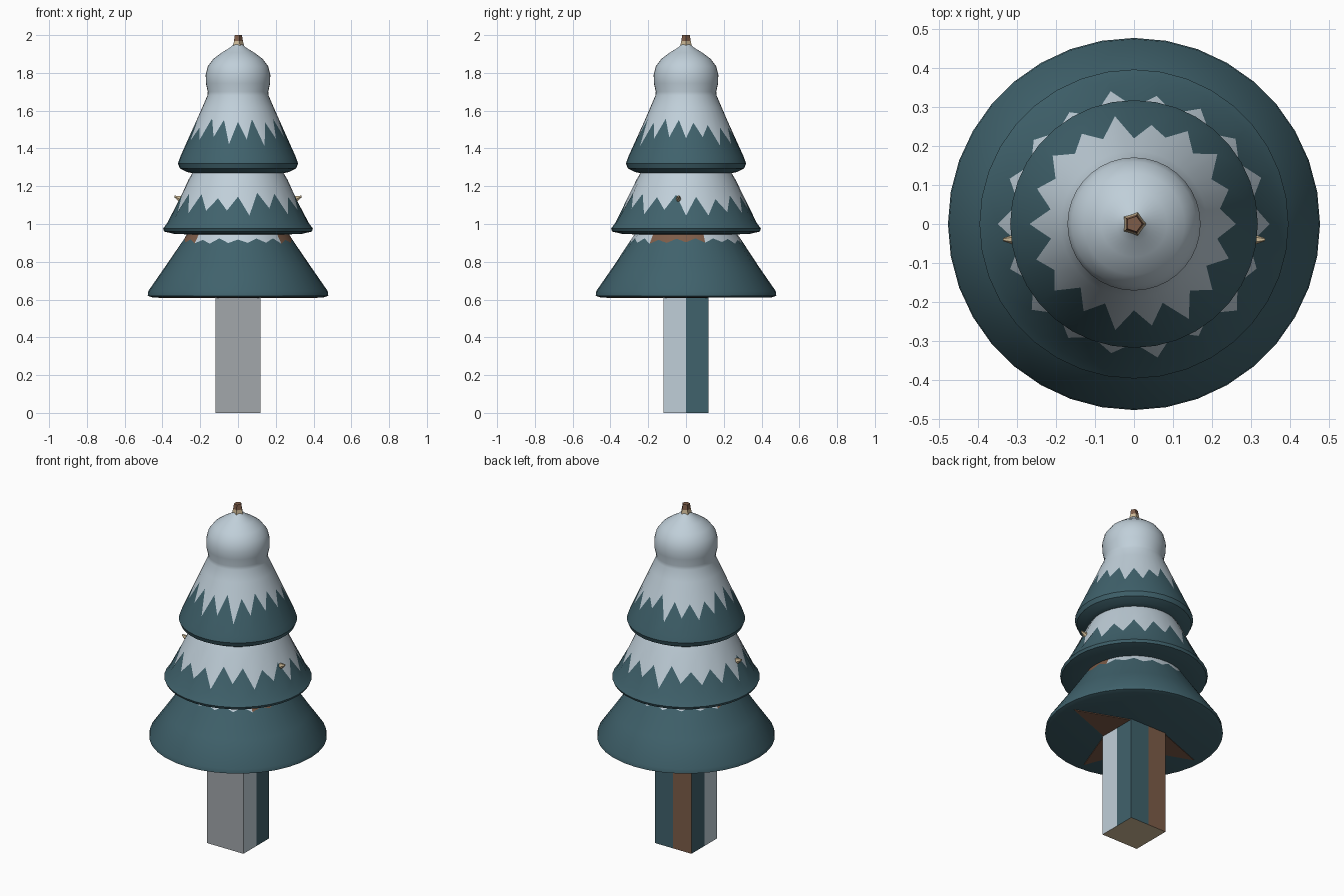
import bpy, bmesh, math, random
from mathutils import Vector

if "Cube" in bpy.data.objects:
    bpy.data.objects.remove(bpy.data.objects["Cube"])

random.seed(4)
SEG = 36


def mat(name, rgb):
    m = bpy.data.materials.new(name)
    m.diffuse_color = (*rgb, 1)
    m.use_nodes = True
    m.node_tree.nodes["Principled BSDF"].inputs["Base Color"].default_value = m.diffuse_color
    return m


MATS = [mat("pine teal", (.051, .122, .150)), mat("snow", (.527, .624, .694)),
        mat("bark brown", (.205, .107, .065)), mat("cream wood", (.61, .485, .305)),
        mat("ash grey", (.36, .39, .41))]
TEAL, SNOW, BROWN, CREAM, GREY = range(5)


def finish(name, bm, smooth=True):
    bmesh.ops.recalc_face_normals(bm, faces=bm.faces)
    me = bpy.data.meshes.new(name)
    bm.to_mesh(me)
    bm.free()
    for m in MATS:
        me.materials.append(m)
    ob = bpy.data.objects.new(name, me)
    bpy.context.collection.objects.link(ob)
    if smooth:
        bpy.context.view_layer.objects.active = ob
        ob.select_set(True)
        bpy.ops.object.shade_smooth_by_angle(angle=math.radians(40))
        ob.select_set(False)
    return ob


def lathe(name, rows, bands, seg=SEG, rule=None):
    """rows: (r, z), or (r_high, z_high, r_low, z_low) for a jagged snow edge."""
    bm = bmesh.new()
    rings = []
    for row in rows:
        ring = []
        for i in range(seg):
            a = 2 * math.pi * i / seg
            r, z = row[:2]
            if len(row) == 4:
                t = random.uniform(0, .35) if i % 2 else random.uniform(.65, 1)
                r, z = r + (row[2] - r) * t, z + (row[3] - z) * t
            ring.append(bm.verts.new((r * math.cos(a), r * math.sin(a), z)))
        rings.append(ring)
    for k, (lo, hi) in enumerate(zip(rings, rings[1:])):
        for i in range(seg):
            j = (i + 1) % seg
            f = bm.faces.new((lo[i], lo[j], hi[j], hi[i]))
            c = f.calc_center_median()
            f.material_index = rule(k, c) if rule else bands[k]
    bm.faces.new(rings[0][::-1]).material_index = bands[0]
    bm.faces.new(rings[-1]).material_index = bands[-1]
    return finish(name, bm)


# Lower tier, with a snowy collar that is bare bark on the left and right
def collar(k, c):
    if k < 4:
        return TEAL
    return BROWN if abs(c.x) > .2 and -.19 < c.y < .11 else SNOW


lathe("lower_tier", [(.455, .612), (.478, .62), (.475, .645), (.385, .775),
                     (.287, .925, .30, .895), (.265, .955)],
      [TEAL] * 4 + [SNOW], rule=collar)

# Middle tier, snow running down in tongues
lathe("middle_tier", [(.27, .945), (.34, .948), (.39, .96), (.397, .975), (.375, 1.005),
                      (.295, 1.17, .35, 1.04), (.262, 1.235), (.235, 1.28)],
      [TEAL] * 5 + [SNOW] * 2)

# Upper tier and the snow-capped rounded crown
lathe("upper_tier", [(.235, 1.268), (.27, 1.275), (.308, 1.295), (.318, 1.32), (.306, 1.355),
                     (.213, 1.56, .282, 1.41), (.188, 1.62), (.162, 1.68), (.16, 1.70),
                     (.17, 1.745), (.171, 1.79), (.16, 1.835), (.13, 1.875),
                     (.085, 1.908), (.045, 1.932), (.025, 1.95)],
      [TEAL] * 5 + [SNOW] * 10)

# Bare tip of the stem
lathe("stem_tip", [(.036, 1.925), (.026, 1.97), (.021, 2.0)], [CREAM, BROWN], seg=5)

# Square trunk, each side split down the middle for its colours
bm = bmesh.new()
h, top = .12, .63
outline = [(-h, -h), (0, -h), (h, -h), (h, 0), (h, h), (0, h), (-h, h), (-h, 0)]
low = [bm.verts.new((x, y, 0)) for x, y in outline]
high = [bm.verts.new((x, y, top)) for x, y in outline]
sides = [GREY, GREY, SNOW, TEAL, TEAL, BROWN, TEAL, SNOW]
for i, m in enumerate(sides):
    j = (i + 1) % 8
    bm.faces.new((low[i], low[j], high[j], high[i])).material_index = m
bm.faces.new(low[::-1]).material_index = CREAM
bm.faces.new(high).material_index = TEAL
finish("trunk", bm, smooth=False)

# Pointed bark wedges under the lower tier (front, left and right)
for name, ang in (("right", 0), ("front", -90), ("left", 180)):
    bm = bmesh.new()
    a = math.radians(ang)
    d, s = Vector((math.cos(a), math.sin(a), 0)), Vector((-math.sin(a), math.cos(a), 0))
    pts = [d * .115 - s * .115, d * .42, d * .115 + s * .115]
    f = bm.faces.new([bm.verts.new(p + Vector((0, 0, .608))) for p in pts])
    ext = bmesh.ops.extrude_face_region(bm, geom=[f])
    for v in ext["geom"]:
        if isinstance(v, bmesh.types.BMVert):
            v.co.z += .006
    for f in bm.faces:
        f.material_index = BROWN
    finish("underside_wedge_" + name, bm, smooth=False)

# Small twig stubs poking through the snow on both sides
for name, sx in (("right", 1), ("left", -1)):
    bm = bmesh.new()
    bmesh.ops.create_cone(bm, cap_ends=True, segments=6, radius1=.034, radius2=.006, depth=.06)
    for v in bm.verts:
        x, y, z = v.co
        v.co = (sx * (.306 + z), y * .7 - .04, 1.13 + x + z * .5)
    for f in bm.faces:
        f.material_index = CREAM
    finish("twig_stub_" + name, bm)
